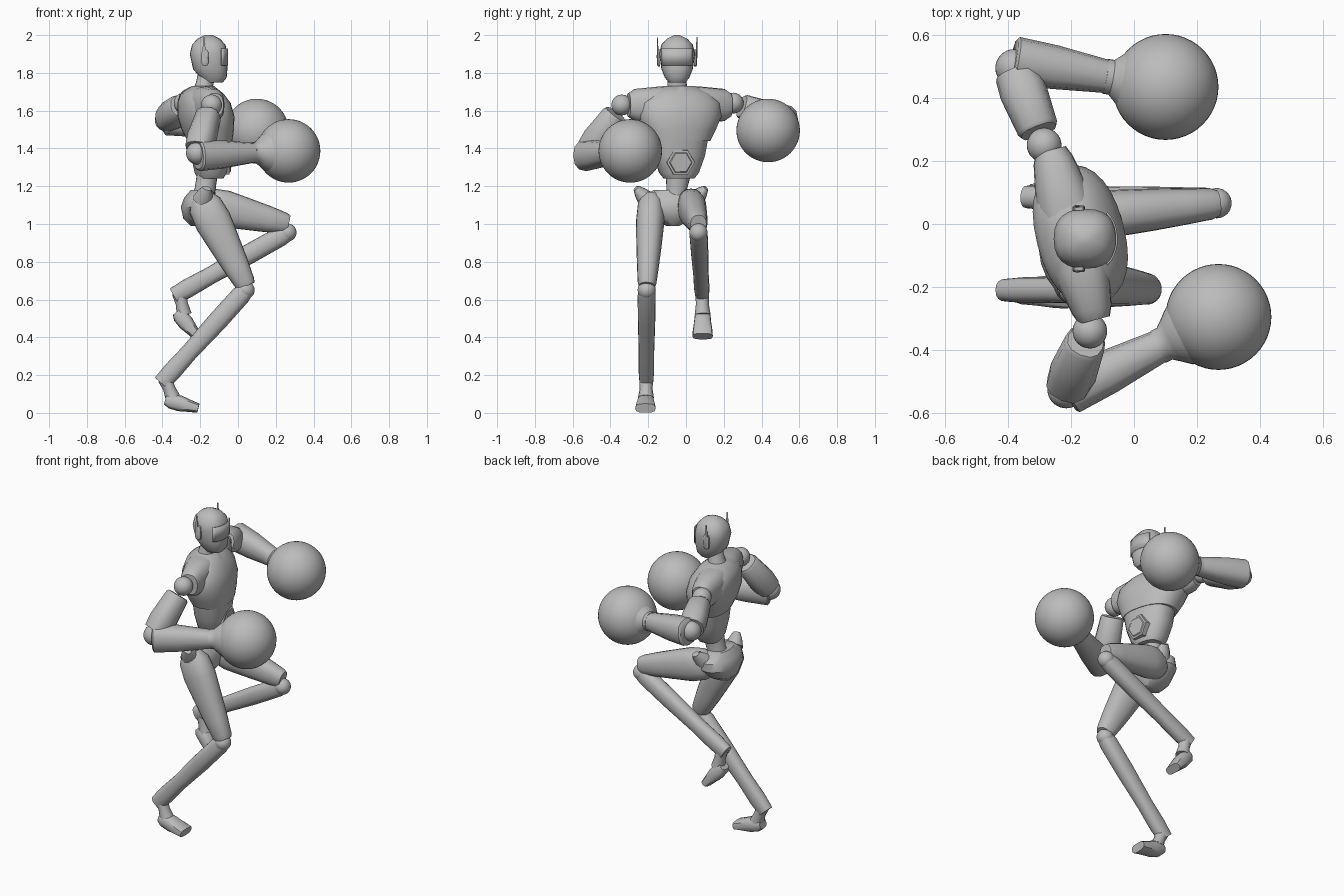
import bpy
import bmesh
import math
from mathutils import Vector

default_cube = bpy.data.objects.get("Cube")
if default_cube:
    bpy.data.objects.remove(default_cube, do_unlink=True)

# One plain grey for the whole figure
grey = bpy.data.materials.new("plain grey")
grey.use_nodes = True
grey.diffuse_color = (0.5, 0.5, 0.5, 1)
grey.node_tree.nodes["Principled BSDF"].inputs["Base Color"].default_value = grey.diffuse_color

UP = Vector((0, 0, 1))
LATERAL = Vector((0, 1, 0))
SHOULDER_LINE = Vector((-0.25, 0.97, 0)).normalized()
HIP_LINE = Vector((-0.05, 1, 0)).normalized()


def finish(name, bm, angle=40):
    """Turn a bmesh into a shaded, coloured object."""
    bmesh.ops.recalc_face_normals(bm, faces=bm.faces)
    mesh = bpy.data.meshes.new(name)
    bm.to_mesh(mesh)
    bm.free()
    mesh.materials.append(grey)
    part = bpy.data.objects.new(name, mesh)
    bpy.context.collection.objects.link(part)
    bpy.ops.object.select_all(action="DESELECT")
    part.select_set(True)
    bpy.context.view_layer.objects.active = part
    bpy.ops.object.shade_smooth_by_angle(angle=math.radians(angle))
    return part


def ball(name, centre, radius, detail=16):
    bm = bmesh.new()
    bmesh.ops.create_uvsphere(bm, u_segments=detail * 2, v_segments=detail, radius=radius)
    bmesh.ops.translate(bm, verts=bm.verts, vec=Vector(centre))
    return finish(name, bm)


def loft(name, sections, axis, side, sides=20, power=2.0, angle=40):
    """Skin rounded sections (centre, side radius, depth radius) set square to axis."""
    axis = axis.normalized()
    side = (side - axis * side.dot(axis)).normalized()
    depth = axis.cross(side)
    bm = bmesh.new()
    rings = []
    for centre, wide, deep in sections:
        ring = []
        for k in range(sides):
            turn = math.tau * k / sides
            c, s = math.cos(turn), math.sin(turn)
            u = math.copysign(abs(c) ** (2 / power), c) * wide
            v = math.copysign(abs(s) ** (2 / power), s) * deep
            ring.append(bm.verts.new(Vector(centre) + side * u + depth * v))
        rings.append(ring)
    for low, high in zip(rings, rings[1:]):
        for k in range(sides):
            n = (k + 1) % sides
            bm.faces.new((low[k], low[n], high[n], high[k]))
    bm.faces.new(rings[0])
    bm.faces.new(rings[-1])
    return finish(name, bm, angle)


def limb(name, start, end, profile, side=LATERAL, **options):
    """Loft along a straight bone; profile holds (fraction, side radius, depth radius)."""
    start, end = Vector(start), Vector(end)
    sections = [(start.lerp(end, t), wide, deep) for t, wide, deep in profile]
    return loft(name, sections, end - start, side, **options)


# Head, neck and collar
HEAD_Y = -0.047
skull = [(1.75, -0.13, 0.045, 0.05), (1.775, -0.13, 0.065, 0.07),
         (1.82, -0.147, 0.083, 0.091), (1.9, -0.155, 0.095, 0.1),
         (1.95, -0.155, 0.083, 0.088), (1.98, -0.155, 0.055, 0.06),
         (2.0, -0.155, 0.015, 0.02)]
loft("head", [((x, HEAD_Y, z), w, d) for z, x, w, d in skull],
     UP, LATERAL, sides=24, power=2.4)
limb("neck", (-0.19, HEAD_Y, 1.68), (-0.16, HEAD_Y, 1.82),
     [(0, 0.075, 0.065), (0.35, 0.052, 0.047), (1, 0.045, 0.045)])

# Curved visor plate wrapped round the face
bm = bmesh.new()
columns = []
for k in range(-5, 6):
    turn = math.radians(k * 11)
    columns.append([bm.verts.new((-0.153 + r * math.cos(turn) ** 0.7,
                                  HEAD_Y + r * 1.02 * math.sin(turn), z))
                    for z, r in ((1.84, 0.1), (1.93, 0.101))])
for a, b in zip(columns, columns[1:]):
    bm.faces.new((a[0], b[0], b[1], a[1]))
visor = finish("visor", bm)
shell = visor.modifiers.new("thickness", "SOLIDIFY")
shell.thickness = 0.006

# Ear pods with antenna blades
for name, way in (("left", 1), ("right", -1)):
    y = HEAD_Y + way * 0.09
    limb(name + "_ear_pod", (-0.175, y, 1.88), (-0.175, y + way * 0.016, 1.88),
         [(0, 0.02, 0.045), (0.7, 0.02, 0.045), (1, 0.015, 0.036)],
         side=Vector((1, 0, 0)), sides=12, power=3)
    limb(name + "_antenna", (-0.18, y + way * 0.012, 1.88), (-0.18, y + way * 0.015, 1.99),
         [(0, 0.006, 0.012), (1, 0.002, 0.004)], sides=6)

# Torso: chest, shoulder yoke, abdomen and waist
chest = [(1.44, -0.148, 0.165, 0.112), (1.5, -0.16, 0.195, 0.13),
         (1.57, -0.17, 0.225, 0.14), (1.64, -0.18, 0.22, 0.13),
         (1.69, -0.19, 0.175, 0.105), (1.73, -0.185, 0.085, 0.055)]
loft("chest", [((x, -0.035, z), w, d) for z, x, w, d in chest],
     UP, SHOULDER_LINE, sides=28, power=2.3)
limb("shoulder_yoke", (-0.265, 0.235, 1.63), (-0.125, -0.305, 1.63),
     [(0, 0.05, 0.062), (0.06, 0.064, 0.085), (0.3, 0.092, 0.098),
      (0.7, 0.092, 0.098), (0.94, 0.064, 0.085), (1, 0.05, 0.062)],
     side=Vector((1, 0, 0)), power=2.4)
abdomen = [(1.24, 0.08, 0.065), (1.27, 0.105, 0.08), (1.36, 0.138, 0.098), (1.45, 0.155, 0.107)]
loft("abdomen", [((-0.145, -0.037, z), w, d) for z, w, d in abdomen],
     UP, SHOULDER_LINE, power=2.4)
limb("belly_plate", (-0.1, -0.032, 1.33), (-0.037, -0.027, 1.325),
     [(0, 0.078, 0.078), (0.9, 0.074, 0.074), (0.92, 0.061, 0.061), (1, 0.056, 0.056)],
     sides=6, angle=20)
limb("waist", (-0.19, -0.06, 1.08), (-0.16, -0.04, 1.28),
     [(0, 0.085, 0.08), (0.5, 0.053, 0.055), (1, 0.07, 0.055)])

# Pelvis
pelvis = [(0.99, 0.035, 0.055), (1.03, 0.105, 0.095), (1.09, 0.165, 0.108),
          (1.14, 0.165, 0.09), (1.18, 0.1, 0.055)]
loft("pelvis", [((-0.195, -0.07, z), w, d) for z, w, d in pelvis], UP, HIP_LINE)

# Arms with gloves
UPPER_ARM = [(0.18, 0.058, 0.058), (0.22, 0.066, 0.066), (0.7, 0.078, 0.076),
             (0.92, 0.07, 0.07)]
FOREARM = [(0.045, 0.072, 0.066), (0.06, 0.082, 0.075), (0.3, 0.075, 0.07),
           (0.63, 0.053, 0.053)]
CUFF = [(0.62, 0.056, 0.056), (0.66, 0.056, 0.056), (0.7, 0.074, 0.074),
        (0.75, 0.098, 0.098), (0.8, 0.11, 0.11)]
arms = {
    "left": ((-0.285, 0.25, 1.64), (-0.38, 0.495, 1.55),
             (-0.405, 0.525, 1.555), (0.1, 0.435, 1.495)),
    "right": ((-0.14, -0.34, 1.63), (-0.215, -0.525, 1.375),
              (-0.235, -0.545, 1.36), (0.268, -0.295, 1.387)),
}
for name, (shoulder, elbow, forearm_end, glove) in arms.items():
    ball(name + "_shoulder_joint", shoulder, 0.055)
    limb(name + "_upper_arm", shoulder, elbow, UPPER_ARM, side=UP, sides=12, power=2.4)
    ball(name + "_elbow_joint", elbow, 0.06)
    limb(name + "_forearm", forearm_end, glove, FOREARM, side=UP, sides=12, power=2.4)
    limb(name + "_glove_cuff", forearm_end, glove, CUFF, side=UP, sides=24)
    ball(name + "_glove", glove, 0.168, 24)

# Legs: hip lobe, thigh, knee, shin, ankle and foot
THIGH = [(-0.1, 0.045, 0.06), (0, 0.07, 0.09), (0.2, 0.075, 0.098), (0.5, 0.067, 0.083),
         (0.75, 0.058, 0.07), (0.95, 0.05, 0.056), (1, 0.042, 0.048)]
SHIN = [(0, 0.042, 0.045), (0.06, 0.048, 0.052), (0.35, 0.046, 0.053),
        (0.7, 0.041, 0.046), (0.92, 0.041, 0.05), (1.05, 0.036, 0.045)]
ANKLE = [(0, 0.036, 0.04), (0.5, 0.034, 0.032), (1, 0.042, 0.04)]
FOOT = [(0, 0.032, 0.025), (0.15, 0.042, 0.04), (0.45, 0.046, 0.042),
        (0.75, 0.052, 0.032), (1, 0.054, 0.025)]
legs = {
    "left": ((-0.15, 0.025, 1.1), (0.265, 0.066, 1.0), (0.262, 0.066, 0.955),
             (-0.31, 0.085, 0.635), (-0.285, 0.088, 0.52),
             (-0.325, 0.088, 0.535), (-0.215, 0.088, 0.405)),
    "right": ((-0.175, -0.185, 1.1), (0.045, -0.207, 0.67), (0.04, -0.208, 0.65),
              (-0.385, -0.21, 0.18), (-0.345, -0.212, 0.08),
              (-0.385, -0.212, 0.07), (-0.21, -0.215, 0.025)),
}
for name, (hip, thigh_end, knee, heel, instep, foot_back, toe) in legs.items():
    way = 1 if name == "left" else -1
    root = Vector(hip) + Vector((-0.01, way * 0.025, 0.03))
    limb(name + "_hip_lobe", root, root + Vector((0.02, way * 0.055, 0.06)),
         [(0, 0.05, 0.055), (0.6, 0.034, 0.04), (1, 0.016, 0.025)], sides=12)
    limb(name + "_thigh", hip, thigh_end, THIGH, power=2.3)
    ball(name + "_knee_joint", knee, 0.048)
    limb(name + "_shin", knee, heel, SHIN, sides=16, power=2.4)
    limb(name + "_ankle", heel, instep, ANKLE, sides=12)
    limb(name + "_foot", foot_back, toe, FOOT, sides=12, power=3)
